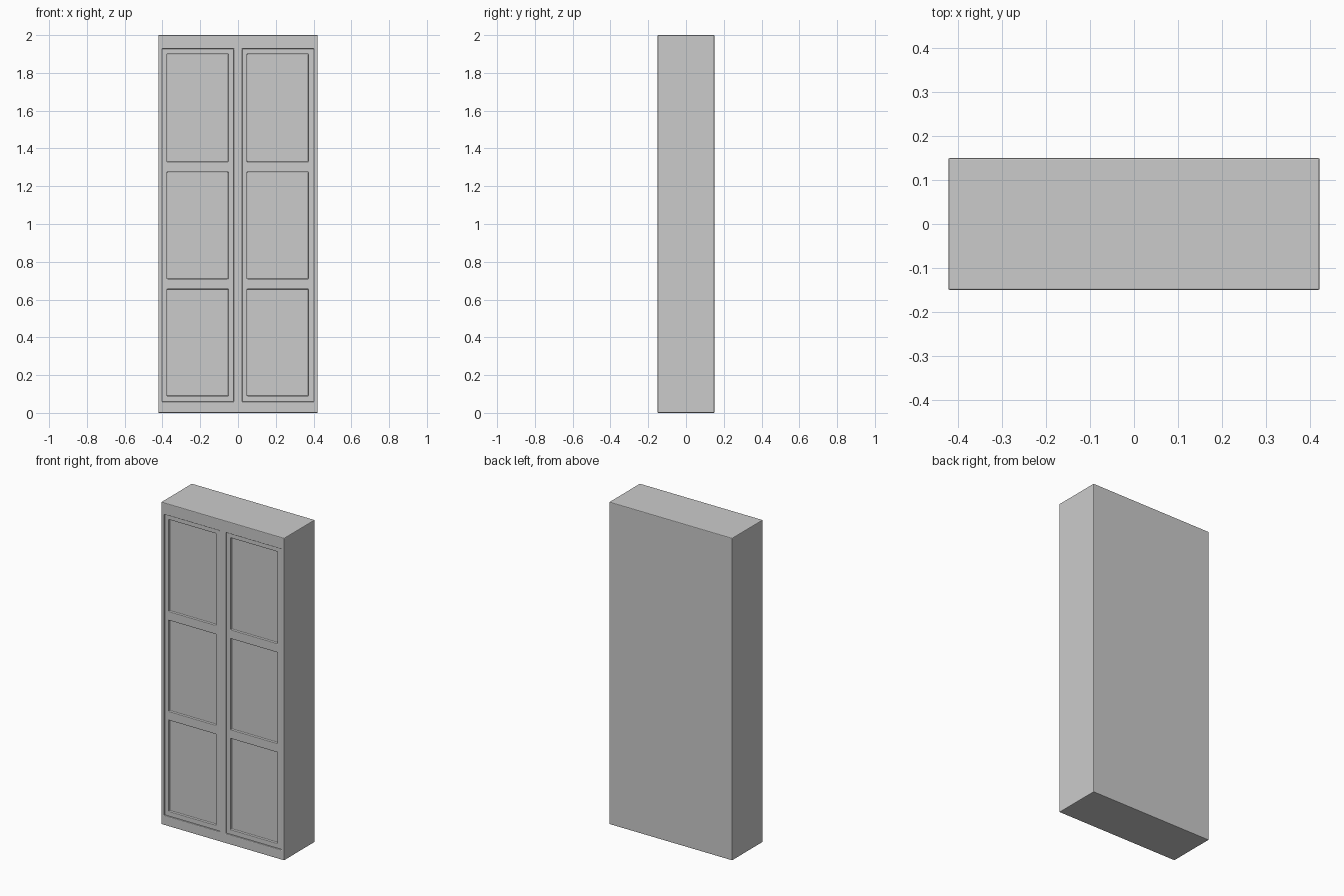
import bpy, bmesh

if "Cube" in bpy.data.objects:
    bpy.data.objects.remove(bpy.data.objects["Cube"])


def recessed_slab(name, xs, zs, y_front, y_back, depth, bevel):
    """Solid slab whose odd grid cells are sunk into the front face."""
    bm = bmesh.new()
    grid = [[bm.verts.new((x, y_front, z)) for x in xs] for z in zs]
    cells, sunk = [], []
    for j in range(len(zs) - 1):
        for i in range(len(xs) - 1):
            f = bm.faces.new((grid[j][i], grid[j][i + 1],
                              grid[j + 1][i + 1], grid[j + 1][i]))
            cells.append(f)
            if i % 2 and j % 2:
                sunk.append(f)
    # outer shell: pull the outline to the back, then close it
    rim = [e for e in bm.edges if e.is_boundary]
    new = bmesh.ops.extrude_edge_only(bm, edges=rim)["geom"]
    for v in new:
        if isinstance(v, bmesh.types.BMVert):
            v.co.y = y_back
    bmesh.ops.holes_fill(bm, edges=[e for e in bm.edges if e.is_boundary], sides=0)
    # sink each recess
    for f in sunk:
        res = bmesh.ops.extrude_face_region(bm, geom=[f])["geom"]
        for v in res:
            if isinstance(v, bmesh.types.BMVert):
                v.co.y = y_front + depth
        if f.is_valid:
            bmesh.ops.delete(bm, geom=[f], context='FACES_ONLY')
    bmesh.ops.dissolve_limit(bm, angle_limit=0.01, verts=bm.verts, edges=bm.edges)
    bmesh.ops.recalc_face_normals(bm, faces=bm.faces)
    mesh = bpy.data.meshes.new(name)
    bm.to_mesh(mesh)
    bm.free()
    ob = bpy.data.objects.new(name, mesh)
    bpy.context.collection.objects.link(ob)
    mod = ob.modifiers.new("edge_bevel", 'BEVEL')
    mod.width, mod.segments, mod.limit_method = bevel, 2, 'ANGLE'
    return ob


# Cabinet body with two door openings
recessed_slab("cabinet_body", [-0.422, -0.402, -0.022, 0.022, 0.402, 0.422],
              [0, 0.06, 1.927, 2.0], -0.15, 0.15, 0.022, 0.004)

# Doors: narrow stiles, two cross rails, three sunken panels each
for name, a, b in (("left_door", -0.402, -0.022), ("right_door", 0.022, 0.402)):
    recessed_slab(name, [a, a + 0.026, b - 0.03, b],
                  [0.06, 0.09, 0.655, 0.71, 1.275, 1.33, 1.9, 1.927],
                  -0.144, -0.122, 0.015, 0.003)
